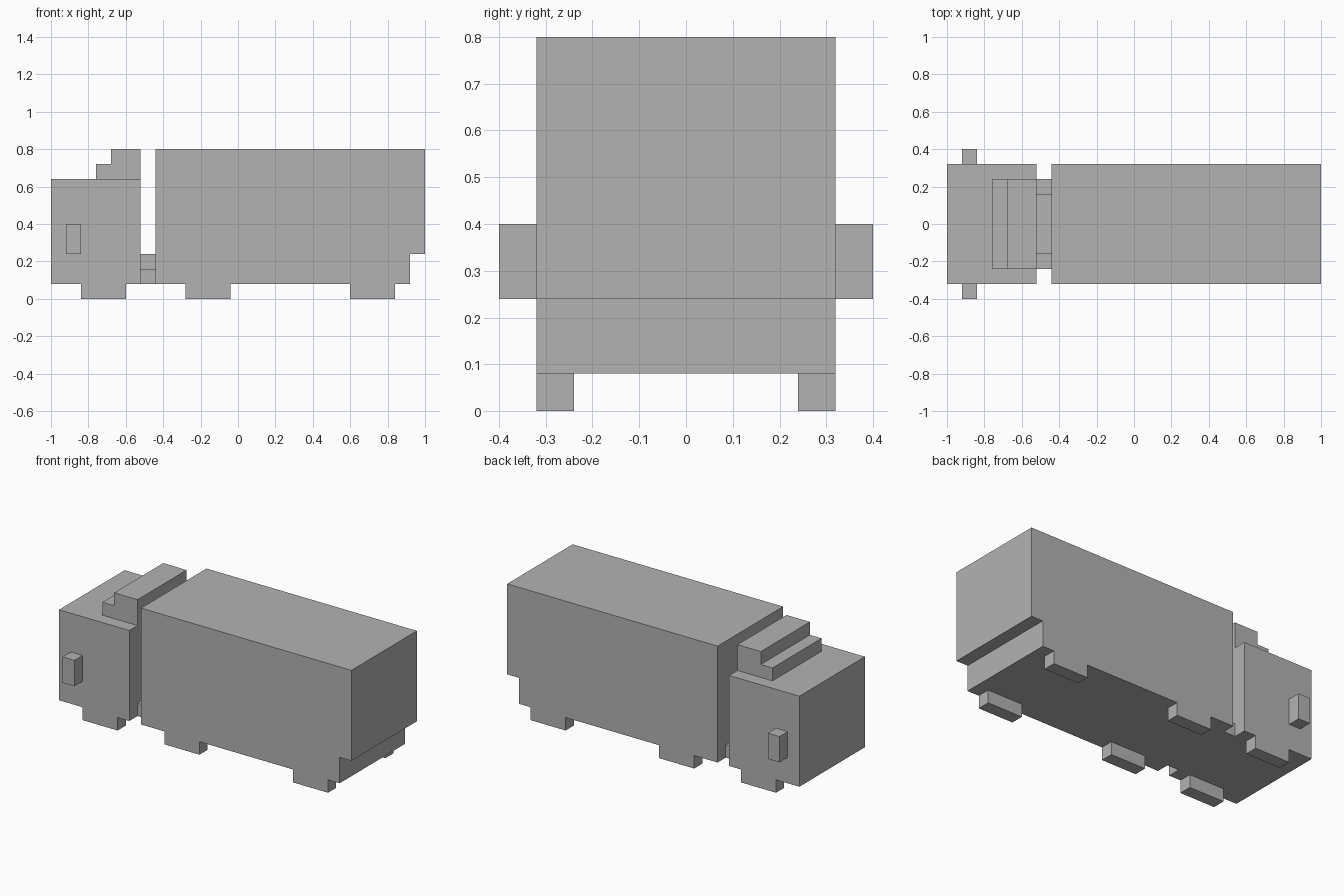
import bpy
import bmesh
from mathutils import Vector

default_cube = bpy.data.objects.get("Cube")
if default_cube:
    bpy.data.objects.remove(default_cube, do_unlink=True)

U = 0.08  # block size: every part sits on this grid

grey = bpy.data.materials.new("plain grey")
grey.use_nodes = True
GREY = (0.45, 0.45, 0.45, 1)
grey.diffuse_color = GREY
grey.node_tree.nodes["Principled BSDF"].inputs["Base Color"].default_value = GREY


def extrude(name, outline, sweep):
    """Extrude a flat outline (in block units) along the sweep vector."""
    bm = bmesh.new()
    face = bm.faces.new([bm.verts.new(Vector(p) * U) for p in outline])
    moved = bmesh.ops.extrude_face_region(bm, geom=[face])["geom"]
    verts = [v for v in moved if isinstance(v, bmesh.types.BMVert)]
    bmesh.ops.translate(bm, verts=verts, vec=Vector(sweep) * U)
    bmesh.ops.recalc_face_normals(bm, faces=bm.faces)
    mesh = bpy.data.meshes.new(name)
    bm.to_mesh(mesh)
    bm.free()
    mesh.materials.append(grey)
    obj = bpy.data.objects.new(name, mesh)
    bpy.context.collection.objects.link(obj)
    return obj


def side_profile(name, points, y0, y1):
    """Side outline in (x, z), swept across the width."""
    return extrude(name, [(x, y0, z) for x, z in points], (0, y1 - y0, 0))


def box(name, x0, x1, y0, y1, z0, z1):
    return side_profile(name, [(x0, z0), (x1, z0), (x1, z1), (x0, z1)], y0, y1)


# Cab and its stepped roof fairing
box("cab", -12.5, -6.5, -4, 4, 1, 8)
side_profile("roof_fairing", [(-9.5, 8), (-6.5, 8), (-6.5, 10),
                              (-8.5, 10), (-8.5, 9), (-9.5, 9)], -3, 3)

# Trailer, undercut at the rear
side_profile("trailer", [(-5.5, 1), (11.5, 1), (11.5, 3),
                         (12.5, 3), (12.5, 10), (-5.5, 10)], -4, 4)

# Stepped coupling joining cab and trailer
coupling = [(-3, 1), (3, 1), (3, 2), (2, 2), (2, 3), (-2, 3), (-2, 2), (-3, 2)]
extrude("coupling", [(-6.5, y, z) for y, z in coupling], (1, 0, 0))

# Wheels and mirrors, on both sides
for side, sign in (("left", 1), ("right", -1)):
    inner, outer = sorted((3 * sign, 4 * sign))
    for place, x in (("cab", -10.5), ("middle", -3.5), ("rear", 7.5)):
        box(f"{place}_wheel_{side}", x, x + 3, inner, outer, 0, 1)
    inner, outer = sorted((4 * sign, 5 * sign))
    box(f"mirror_{side}", -11.5, -10.5, inner, outer, 3, 5)
